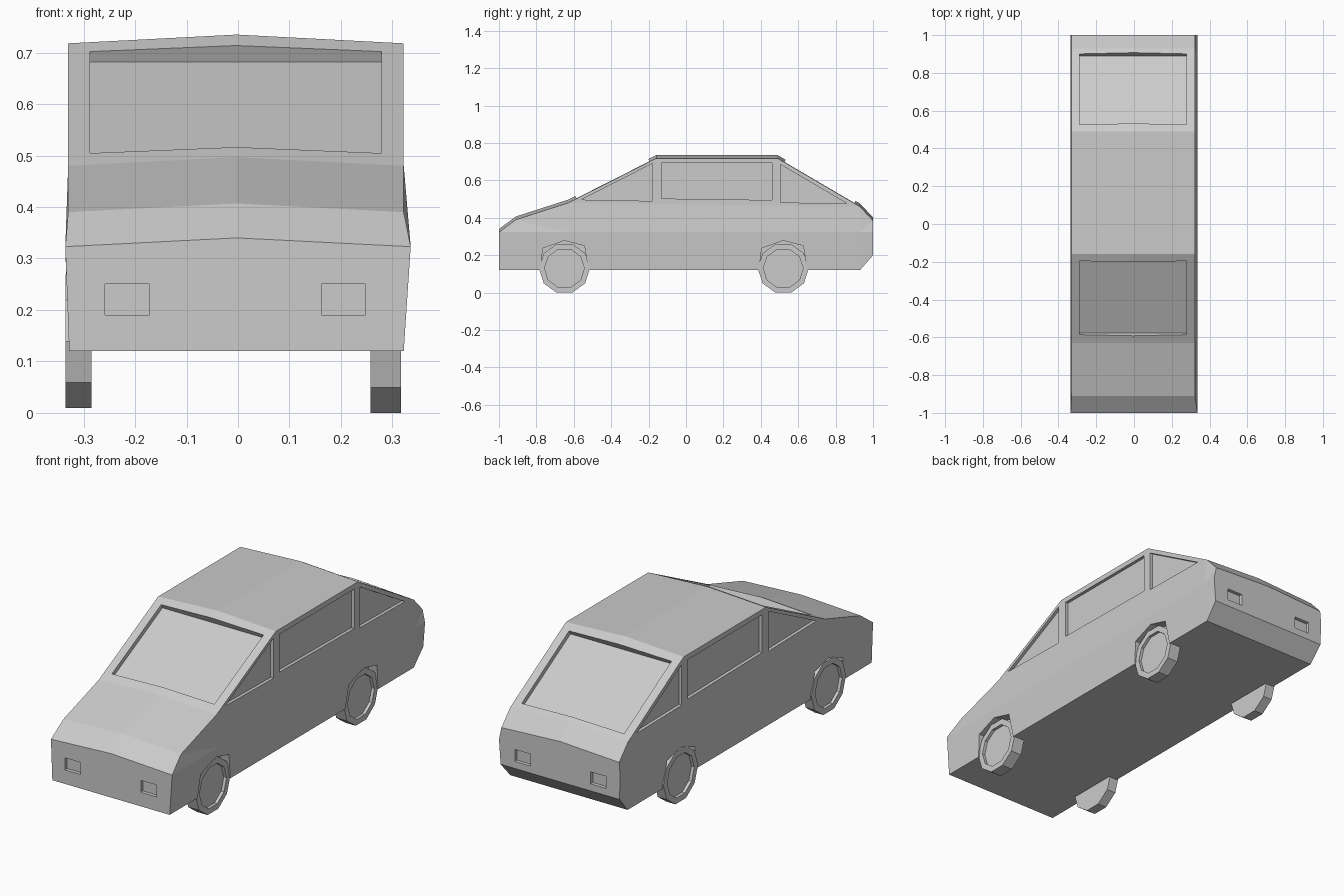
import bpy, bmesh
from math import pi
from mathutils import Matrix, Vector

if "Cube" in bpy.data.objects:
    bpy.data.objects.remove(bpy.data.objects["Cube"])


def finish(bm, name, tri=False):
    bmesh.ops.remove_doubles(bm, verts=bm.verts, dist=1e-5)
    if tri:
        bmesh.ops.triangulate(bm, faces=bm.faces)
    bmesh.ops.recalc_face_normals(bm, faces=bm.faces)
    me = bpy.data.meshes.new(name)
    bm.to_mesh(me)
    bm.free()
    ob = bpy.data.objects.new(name, me)
    bpy.context.collection.objects.link(ob)
    return ob


def face(bm, pts):
    return bm.faces.new([bm.verts.new(p) for p in pts])


def prism(bm, poly, x0, x1):
    # closed prism of a (y, z) outline between two x positions
    a = [(x0, y, z) for y, z in poly]
    b = [(x1, y, z) for y, z in poly]
    face(bm, a)
    face(bm, b)
    for i in range(len(poly)):
        j = (i + 1) % len(poly)
        face(bm, [a[i], a[j], b[j], b[i]])


# Body shell: belt line is widest, the upper profile has a raised centre ridge
BELT = 0.323
belt_y = [-1, -0.91, -0.63, 0.93, 1]
shelf = [(-1, BELT), (-0.91, 0.39), (-0.63, 0.48), (0.93, 0.46), (1, 0.385)]
top = shelf[:3] + [(-0.16, 0.718), (0.49, 0.718)] + shelf[3:]
under = [(-1, 0.12), (0.93, 0.12), (1, 0.2)]


def low(s, p):
    return (s * (0.325 + (p[1] - 0.12) * 0.0517) - 0.003, *p)


def mid(s, y):
    return (s * 0.3355, y, BELT)


def up(s, p):
    return mid(s, p[0]) if p[1] == BELT else (s * 0.326 - 0.004, *p)


def ridge(p):
    return (-0.003, p[0], p[1] + 0.017)


bm = bmesh.new()
for s in (-1, 1):
    face(bm, [low(s, p) for p in under] + [mid(s, y) for y in reversed(belt_y)])
    face(bm, [mid(s, -1), mid(s, -0.91), up(s, shelf[1])])
    for i in range(1, 4):
        face(bm, [mid(s, belt_y[i]), mid(s, belt_y[i + 1]), up(s, shelf[i + 1]), up(s, shelf[i])])
    face(bm, [up(s, p) for p in top[2:6]])
    for p, q in zip(top, top[1:]):
        face(bm, [up(s, p), up(s, q), ridge(q), ridge(p)])
for p, q in zip(under, under[1:]):
    face(bm, [low(-1, p), low(1, p), low(1, q), low(-1, q)])
face(bm, [low(-1, under[0]), low(1, under[0]), mid(1, -1), ridge(top[0]), mid(-1, -1)])
face(bm, [low(-1, under[2]), low(1, under[2]), mid(1, 1), up(1, top[-1]),
          ridge(top[-1]), up(-1, top[-1]), mid(-1, 1)])
body = finish(bm, "car_body", tri=True)

# Recesses for windows, lamps and wheel arches
WHEEL_Y = (-0.65, 0.52)
bm = bmesh.new()


def sloped_cut(p, q, depth=0.02):
    # window recess square to the slope p-q
    p, q = Vector(p), Vector(q)
    d = (q - p).normalized()
    n = Vector((-d.y, d.x))
    prism(bm, [p - n * depth, q - n * depth, q + n * 0.08, p + n * 0.08], -0.288, 0.279)


sloped_cut((-0.585, 0.503), (-0.195, 0.70))
sloped_cut((0.525, 0.697), (0.90, 0.478))
side_windows = [
    [(-0.56, 0.497), (-0.18, 0.49), (-0.18, 0.69)],
    [(-0.13, 0.503), (0.46, 0.495), (0.46, 0.692), (-0.13, 0.692)],
    [(0.505, 0.482), (0.86, 0.477), (0.505, 0.685)],
]
for s in (-1, 1):
    for w in side_windows:
        prism(bm, w, s * 0.326 - 0.004 - s * 0.016, s * 0.42)
    for y0, y1, z in ((-1.1, -0.982, 0.19), (0.982, 1.1, 0.235)):
        x = s * 0.21 - 0.005
        prism(bm, [(y0, z), (y1, z), (y1, z + 0.06), (y0, z + 0.06)], x - 0.043, x + 0.043)
    for y in WHEEL_Y:
        arch = [(-0.135, 0.08), (-0.115, 0.237), (0, 0.278), (0.107, 0.25), (0.135, 0.08)]
        prism(bm, [(y + a, b) for a, b in arch], s * 0.28, s * 0.42)
cutter = finish(bm, "recess_cutter")
cutter.hide_render = True
cutter.hide_viewport = True
cutter.display_type = 'WIRE'
mod = body.modifiers.new("recesses", 'BOOLEAN')
mod.operation = 'DIFFERENCE'
mod.solver = 'EXACT'
mod.object = cutter


# Ten-sided wheels with a recessed hub on the outer side
def wheel(name, s, x_in, x_out, y, z):
    bm = bmesh.new()
    bmesh.ops.create_cone(bm, cap_ends=True, segments=10, radius1=0.1365, radius2=0.1365,
                          depth=abs(x_out - x_in), matrix=Matrix.Rotation(s * pi / 2, 4, 'Y'))
    bm.normal_update()
    outer = max((f for f in bm.faces if len(f.verts) == 10),
                key=lambda f: s * f.calc_center_median().x)
    bmesh.ops.inset_region(bm, faces=[outer], thickness=0.03)
    hub = bmesh.ops.extrude_discrete_faces(bm, faces=[outer])["faces"][0]
    bmesh.ops.translate(bm, verts=hub.verts, vec=(-s * 0.015, 0, 0))
    # put a flat side on the ground
    lowest = min(bm.verts, key=lambda v: v.co.z).co.z
    if lowest < -0.135:
        bmesh.ops.rotate(bm, verts=bm.verts, matrix=Matrix.Rotation(pi / 10, 3, 'X'))
    bmesh.ops.translate(bm, verts=bm.verts, vec=((x_in + x_out) / 2, y, z))
    finish(bm, name)


for label, y in zip(("front", "rear"), WHEEL_Y):
    wheel(label + "_right_wheel", 1, 0.257, 0.317, y, 0.13)
    wheel(label + "_left_wheel", -1, -0.285, -0.335, y, 0.139)
